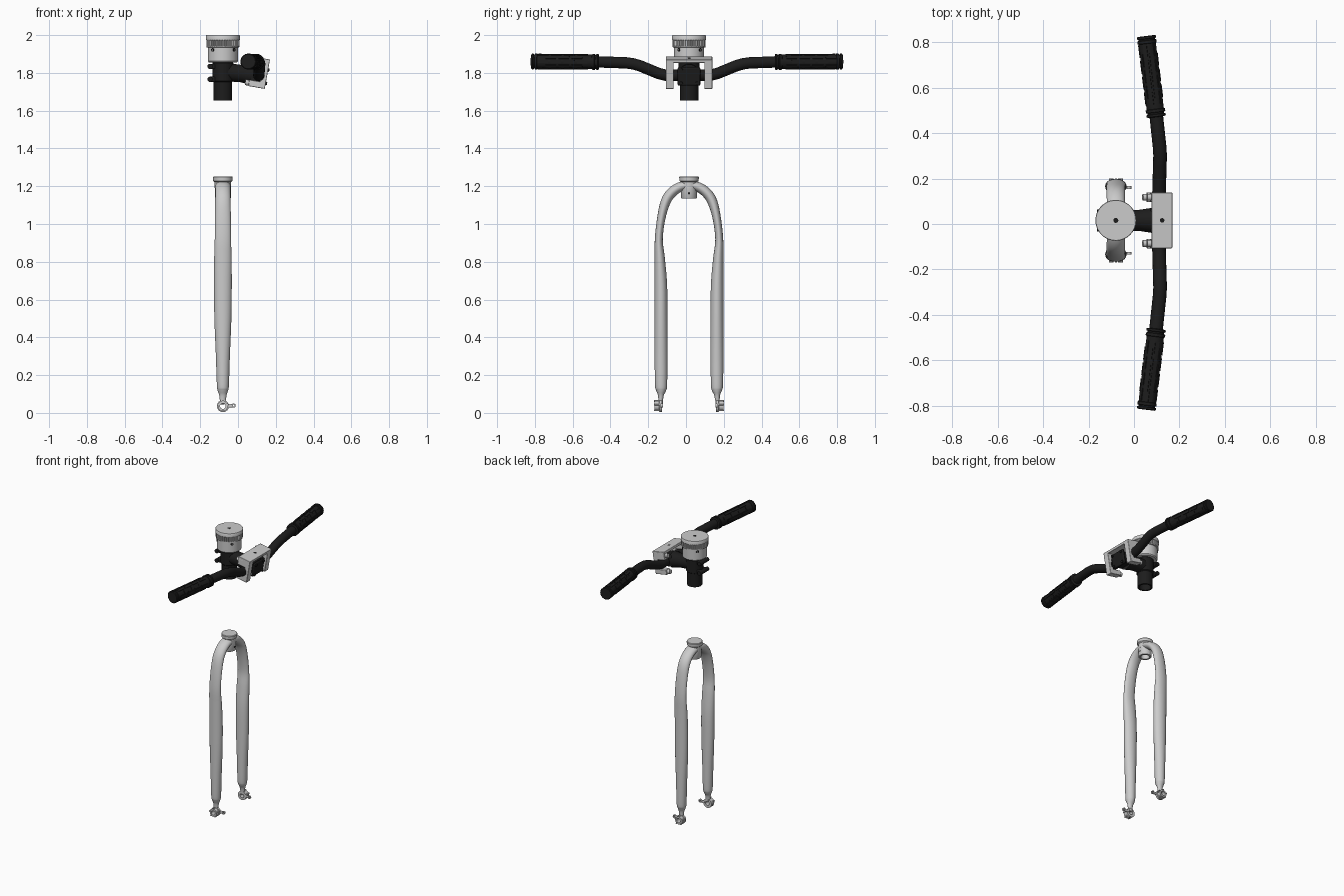
import bpy, bmesh
from math import sin, cos, pi, radians
from mathutils import Vector, Matrix

if "Cube" in bpy.data.objects:
    bpy.data.objects.remove(bpy.data.objects["Cube"])

CX, CY = -0.08, 0.016          # steering axis
black = bpy.data.materials.new("black")
black.diffuse_color = (0.012, 0.012, 0.012, 1)
black.use_nodes = True
black.node_tree.nodes["Principled BSDF"].inputs["Base Color"].default_value = black.diffuse_color


def finish(bm, name, mat=None, bevel=0, angle=35):
    bmesh.ops.recalc_face_normals(bm, faces=bm.faces[:])
    me = bpy.data.meshes.new(name)
    bm.to_mesh(me)
    bm.free()
    ob = bpy.data.objects.new(name, me)
    bpy.context.collection.objects.link(ob)
    if mat:
        me.materials.append(mat)
    if bevel:
        m = ob.modifiers.new("bevel", 'BEVEL')
        m.width, m.segments = bevel, 2
    bpy.ops.object.select_all(action='DESELECT')
    ob.select_set(True)
    bpy.context.view_layer.objects.active = ob
    bpy.ops.object.shade_smooth_by_angle(angle=radians(angle))
    return ob


def rings_to_mesh(bm, rings, closed=False):
    """Skin a list of point rings; cap the ends unless the profile is closed."""
    vs = [[bm.verts.new(p) for p in r] for r in rings]
    n = len(vs[0])
    for a, b in zip(vs, vs[1:] + ([vs[0]] if closed else [])):
        for i in range(n):
            bm.faces.new((a[i], a[(i + 1) % n], b[(i + 1) % n], b[i]))
    if not closed:
        bm.faces.new(vs[0])
        bm.faces.new(vs[-1])


def frame(origin, axis):
    return Matrix.Translation(origin) @ Vector(axis).to_track_quat('Z', 'Y').to_matrix().to_4x4()


def lathe(name, profile, origin, axis=(0, 0, 1), mat=None, n=32, closed=False):
    m = frame(origin, axis)
    bm = bmesh.new()
    rings_to_mesh(bm, [[m @ Vector((r * cos(2 * pi * i / n), r * sin(2 * pi * i / n), z))
                        for i in range(n)] for r, z in profile], closed)
    return finish(bm, name, mat)


def rod(name, a, b, r, mat=None, n=20):
    d = Vector(b) - Vector(a)
    return lathe(name, [(r, 0), (r, d.length)], a, d, mat, n)


def boxes(name, items, matrix=Matrix(), mat=None, bevel=0.004):
    bm = bmesh.new()
    for c, s in items:
        bmesh.ops.create_cube(bm, size=1, matrix=matrix @ Matrix.Translation(c) @ Matrix.Diagonal((*s, 1)))
    return finish(bm, name, mat, bevel)


def sweep(name, pts, r, mat):
    cu = bpy.data.curves.new(name, 'CURVE')
    cu.dimensions = '3D'
    cu.bevel_depth, cu.bevel_resolution, cu.use_fill_caps = r, 6, True
    sp = cu.splines.new('POLY')
    sp.points.add(len(pts) - 1)
    for p, q in zip(sp.points, pts):
        p.co = (*q, 1)
    ob = bpy.data.objects.new(name, cu)
    bpy.context.collection.objects.link(ob)
    cu.materials.append(mat)


# --- Fork blades: one oval tube lofted over the crown, mirrored about the axis
half = [(0, 1.205, .024, .040), (.05, 1.195, .026, .040), (.095, 1.163, .027, .040),
        (.125, 1.115, .026, .041), (.147, 1.03, .022, .042), (.160, .92, .021, .043),
        (.155, .82, .027, .046), (.149, .68, .033, .047), (.148, .5, .034, .045),
        (.148, .3, .034, .037), (.148, .15, .032, .032), (.148, .12, .027, .028),
        (.149, .095, .016, .020), (.150, .065, .012, .016)]
path = [(-y, z, t, w) for y, z, t, w in half[:0:-1]] + half
# Resample with a Catmull-Rom spline for a smooth arch
fine = []
for i in range(len(path) - 1):
    p0, p1, p2, p3 = [path[min(max(j, 0), len(path) - 1)] for j in (i - 1, i, i + 1, i + 2)]
    for t in (0, .25, .5, .75):
        fine.append([.5 * (2 * b + (c - a) * t + (2 * a - 5 * b + 4 * c - d) * t * t
                           + (3 * b - a - 3 * c + d) * t ** 3) for a, b, c, d in zip(p0, p1, p2, p3)])
fine.append(list(path[-1]))
rings = []
for i, (y, z, t, w) in enumerate(fine):
    a, b = fine[max(i - 1, 0)], fine[min(i + 1, len(fine) - 1)]
    tan = Vector((0, b[0] - a[0], b[1] - a[1])).normalized()
    nor = Vector((0, -tan.z, tan.y))
    rings.append([Vector((CX, CY + y, z)) + nor * t * cos(2 * pi * k / 28)
                  + Vector((w * sin(2 * pi * k / 28), 0, 0)) for k in range(28)])
bm = bmesh.new()
rings_to_mesh(bm, rings)
finish(bm, "fork_blades", angle=60)

# --- Fork crown: bearing seat on top, hollow sleeve below
lathe("crown_seat", [(.044, 1.19), (.044, 1.222), (.051, 1.228), (.052, 1.248), (.049, 1.252)], (CX, CY, 0))
lathe("crown_sleeve", [(.043, 1.20), (.043, 1.14), (.040, 1.135), (.028, 1.135), (.028, 1.20)],
      (CX, CY, 0), closed=True)
rod("crown_bolt_hole", (CX + .03, CY, 1.163), (CX + .0435, CY, 1.163), .006, black)

# --- Dropouts: plate, axle boss and eyelet lug on each leg
for s in (-1, 1):
    y = CY + s * .142
    boxes("dropout_plate", [((CX, y + s * .003, .07), (.022, .012, .05))])
    lathe("axle_boss", [(.032, 0), (.032, .014), (.027, .016), (.027, .040), (.015, .040), (.015, 0)],
          (CX, y, .036), (0, s, 0), closed=True)
    boxes("eyelet_arm", [((CX + .038, y + s * .003, .038), (.03, .010, .018))])
    lathe("eyelet", [(.011, 0), (.011, .012), (.005, .012), (.005, 0)],
          (CX + .057, y - s * .003, .039), (0, s, 0), n=18, closed=True)
    for k in range(5):
        a = 2 * pi * k / 5 + .3
        rod("boss_rib", (CX + .027 * cos(a), y, .036 + .027 * sin(a)),
            (CX + .027 * cos(a), y + s * .043, .036 + .027 * sin(a)), .005, n=10)

# --- Steering cap: lid, ribbed grip ring and housing
lathe("cap_lid", [(.086, 1.972), (.090, 1.975), (.090, 1.997), (.088, 2.0)], (CX, CY, 0), n=48)
bm = bmesh.new()
N = 40
rings_to_mesh(bm, [[Vector((CX, CY, z)) + Vector((cos(2 * pi * (i + .5) / (4 * N)), sin(2 * pi * (i + .5) / (4 * N)), 0))
                    * (.088 if i % 4 < 2 else .081) for i in range(4 * N)] for z in (1.942, 1.974)])
finish(bm, "cap_ribbed_ring", angle=20)
lathe("cap_housing", [(.074, 1.855), (.080, 1.862), (.080, 1.934), (.087, 1.936), (.087, 1.943)],
      (CX, CY, 0), n=48)
rod("cap_center_hole", (CX, CY, 1.99), (CX, CY, 2.0006), .011, black)
for a in (-42, 138, 48, 228):
    d = Vector((cos(radians(a)), sin(radians(a)), 0))
    o = Vector((CX, CY, 1.922))
    lathe("housing_screw", [(.009, 0), (.009, .006), (.005, .006), (.005, .002)], o + d * .077, d, black, 16)

# --- Stem: steerer sleeve, clamp, arm and face clamp
lathe("steerer_sleeve", [(.049, 1.655), (.049, 1.86), (.038, 1.86), (.038, 1.655)], (CX, CY, 0),
      mat=black, closed=True)
lathe("stem_clamp", [(.050, 1.752), (.056, 1.757), (.056, 1.852), (.050, 1.858)], (CX, CY, 0), mat=black)
lathe("stem_arm", [(.050, 0), (.047, .06), (.046, .10), (.052, .14), (.056, .165)],
      (CX, CY, 1.806), (1, 0, -.1), black)
tilt = Matrix.Translation((.11, CY, 1.80)) @ Matrix.Rotation(radians(10), 4, 'Y')
boxes("stem_face_clamp", [((.002, 0, -.012), (.085, .105, .075)), ((.038, 0, -.012), (.016, .12, .10))],
      tilt, black, .008)
for z in (1.834, 1.766):
    for s in (-1, 1):
        boxes("clamp_lug", [((CX - .055, CY + s * .022, z), (.035, .03, .028))], mat=black, bevel=.006)
    rod("clamp_bolt", (CX - .068, CY - .048, z), (CX - .068, CY + .048, z), .014, black)
for y in (-.042, .042):
    for z in (-.048, .024):
        rod("face_bolt", tilt @ Vector((.044, y, z)), tilt @ Vector((.053, y, z)), .009, black)

# --- Accessory bracket: top plate, two side legs, rear bolts
boxes("bracket", [((0, 0, .071), (.092, .246, .018))], tilt, None, .003)
for s in (-1, 1):
    boxes("bracket_leg", [((.030, s * .102, -.004), (.032, .042, .148)),
                          ((0, s * .102, .045), (.09, .042, .045)),
                          ((0, s * .102, -.061), (.086, .042, .034))], tilt, None, .003)
    for z in (.05, -.061):
        rod("bracket_bolt", tilt @ Vector((-.062, s * .102, z)), tilt @ Vector((-.03, s * .102, z)), .015)
rod("bracket_hole", tilt @ Vector((0, 0, .07)), tilt @ Vector((0, 0, .0806)), .010, black)

# --- Handlebar: swept back and raised on both sides
side = [(.110, .11, 1.787), (.111, .15, 1.797), (.114, .25, 1.838), (.115, .285, 1.848),
        (.113, .32, 1.853), (.098, .46, 1.858), (.056, .80, 1.860)]
C = .005
bar = [(x, C - y, z) for x, y, z in side[::-1]] + [(x, C + y + .012, z) for x, y, z in side]
sweep("handlebar", bar, .030, black)

# --- Grips: core with end collars and rows of raised pads
for s in (-1, 1):
    a = Vector((.098, C + s * .466, 1.858))
    b = Vector((.054, C + s * .823, 1.860))
    d, L = b - a, (b - a).length
    lathe("grip", [(.032, 0), (.043, .003), (.043, .012), (.037, .014), (.037, .020), (.043, .022),
                   (.043, .034), (.038, .036), (.038, L - .034), (.042, L - .032), (.042, L - .020),
                   (.037, L - .018), (.037, L - .013), (.042, L - .011), (.042, L - .003), (.038, L)],
          a, d, black)
    m = frame(a, d)
    bm = bmesh.new()
    for k in range(10):
        for j in range(4):
            off = .035 if k % 2 else 0
            z = .085 + j * .070 + off * .8
            if z < L - .06:
                bmesh.ops.create_cube(bm, size=1, matrix=m @ Matrix.Rotation(2 * pi * k / 10, 4, 'Z')
                                      @ Matrix.Translation((.037, 0, z)) @ Matrix.Diagonal((.008, .017, .056, 1)))
    finish(bm, "grip_pads", black)
